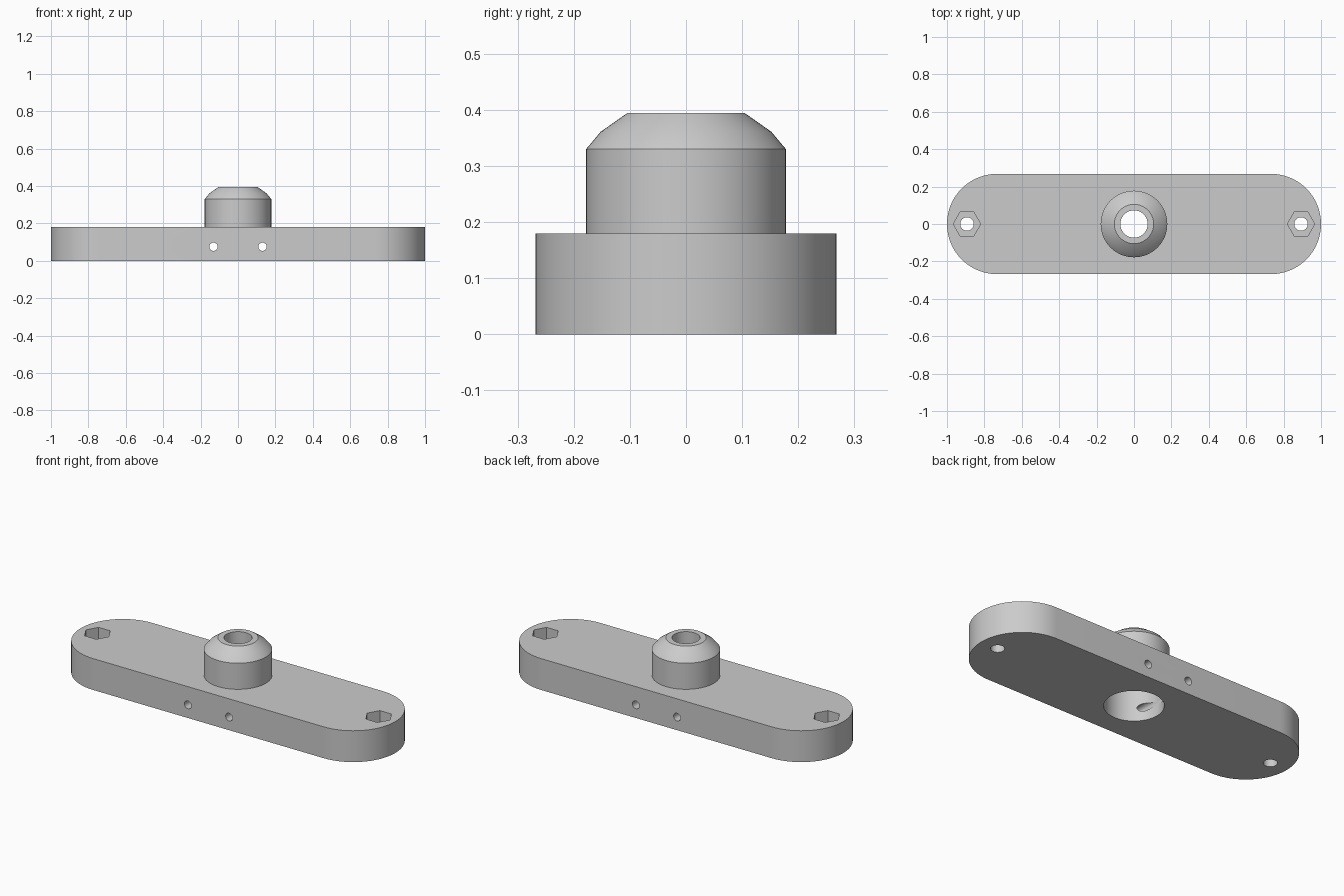
import bpy, bmesh, math
from mathutils import Matrix

if "Cube" in bpy.data.objects:
    bpy.data.objects.remove(bpy.data.objects["Cube"], do_unlink=True)

LENGTH, WIDTH, THICK = 2.0, 0.536, 0.18
END_R = WIDTH / 2
END_X = LENGTH / 2 - END_R

grey = bpy.data.materials.new("plain_grey")
grey.use_nodes = True
grey.diffuse_color = (0.6, 0.6, 0.6, 1)
grey.node_tree.nodes["Principled BSDF"].inputs["Base Color"].default_value = (0.6, 0.6, 0.6, 1)


def finish(name, bm):
    bmesh.ops.recalc_face_normals(bm, faces=bm.faces)
    mesh = bpy.data.meshes.new(name)
    bm.to_mesh(mesh)
    bm.free()
    mesh.materials.append(grey)
    obj = bpy.data.objects.new(name, mesh)
    bpy.context.collection.objects.link(obj)
    return obj


def cylinder(name, radius, z0, z1, x=0, y=0, sides=64):
    bm = bmesh.new()
    bmesh.ops.create_cone(bm, cap_ends=True, segments=sides, radius1=radius, radius2=radius,
                          depth=z1 - z0, matrix=Matrix.Translation((x, y, (z0 + z1) / 2)))
    return finish(name, bm)


def combine(target, tool, operation):
    mod = target.modifiers.new(operation.lower(), "BOOLEAN")
    mod.object, mod.operation, mod.solver = tool, operation, "EXACT"
    bpy.context.view_layer.objects.active = target
    bpy.ops.object.modifier_apply(modifier=mod.name)
    bpy.data.objects.remove(tool, do_unlink=True)


# Plate with fully rounded ends
bm = bmesh.new()
outline = []
for side in (1, -1):
    for i in range(49):
        a = math.pi * (i / 48 - 0.5)
        outline.append(bm.verts.new((side * (END_X + END_R * math.cos(a)),
                                     side * END_R * math.sin(a), 0)))
base = bm.faces.new(outline)
top = bmesh.ops.extrude_face_region(bm, geom=[base])["geom"]
bmesh.ops.translate(bm, vec=(0, 0, THICK),
                    verts=[v for v in top if isinstance(v, bmesh.types.BMVert)])
plate = finish("mounting_plate", bm)

# Turned hub with a domed shoulder
bm = bmesh.new()
profile = [(0, 0.1), (0.178, 0.1), (0.178, 0.33), (0.152, 0.361), (0.105, 0.394), (0, 0.394)]
points = [bm.verts.new((r, 0, z)) for r, z in profile]
edges = [bm.edges.new(pair) for pair in zip(points, points[1:])]
bmesh.ops.spin(bm, geom=points + edges, cent=(0, 0, 0), axis=(0, 0, 1),
               angle=math.tau, steps=64)
bmesh.ops.remove_doubles(bm, verts=bm.verts, dist=0.0001)
combine(plate, finish("hub", bm), "UNION")

# Wide bore from below, narrow hole through the top
combine(plate, cylinder("bore_cutter", 0.152, -0.1, 0.27), "DIFFERENCE")
combine(plate, cylinder("shaft_cutter", 0.073, 0.2, 0.5), "DIFFERENCE")

for side in (-1, 1):
    # Bolt hole and hexagonal nut pocket at each end
    combine(plate, cylinder("bolt_cutter", 0.036, -0.1, 0.3, side * 0.893, sides=32), "DIFFERENCE")
    nut = cylinder("nut_cutter", 0.073, 0.09, 0.3, sides=6)
    if abs(max(v.co.x for v in nut.data.vertices) - 0.073) > 0.001:
        nut.data.transform(Matrix.Rotation(math.pi / 6, 4, "Z"))
    nut.data.transform(Matrix.Translation((side * 0.893, 0, 0)))
    combine(plate, nut, "DIFFERENCE")
    # Cross pin hole running front to back, grazing the bore
    pin = cylinder("pin_cutter", 0.022, -0.4, 0.4, sides=32)
    pin.data.transform(Matrix.Translation((side * 0.131, 0, 0.075)) @ Matrix.Rotation(math.pi / 2, 4, "X"))
    combine(plate, pin, "DIFFERENCE")

# Smooth curved walls, crisp edges
bpy.ops.object.select_all(action="DESELECT")
plate.select_set(True)
bpy.context.view_layer.objects.active = plate
bpy.ops.object.shade_smooth_by_angle(angle=math.radians(25))
